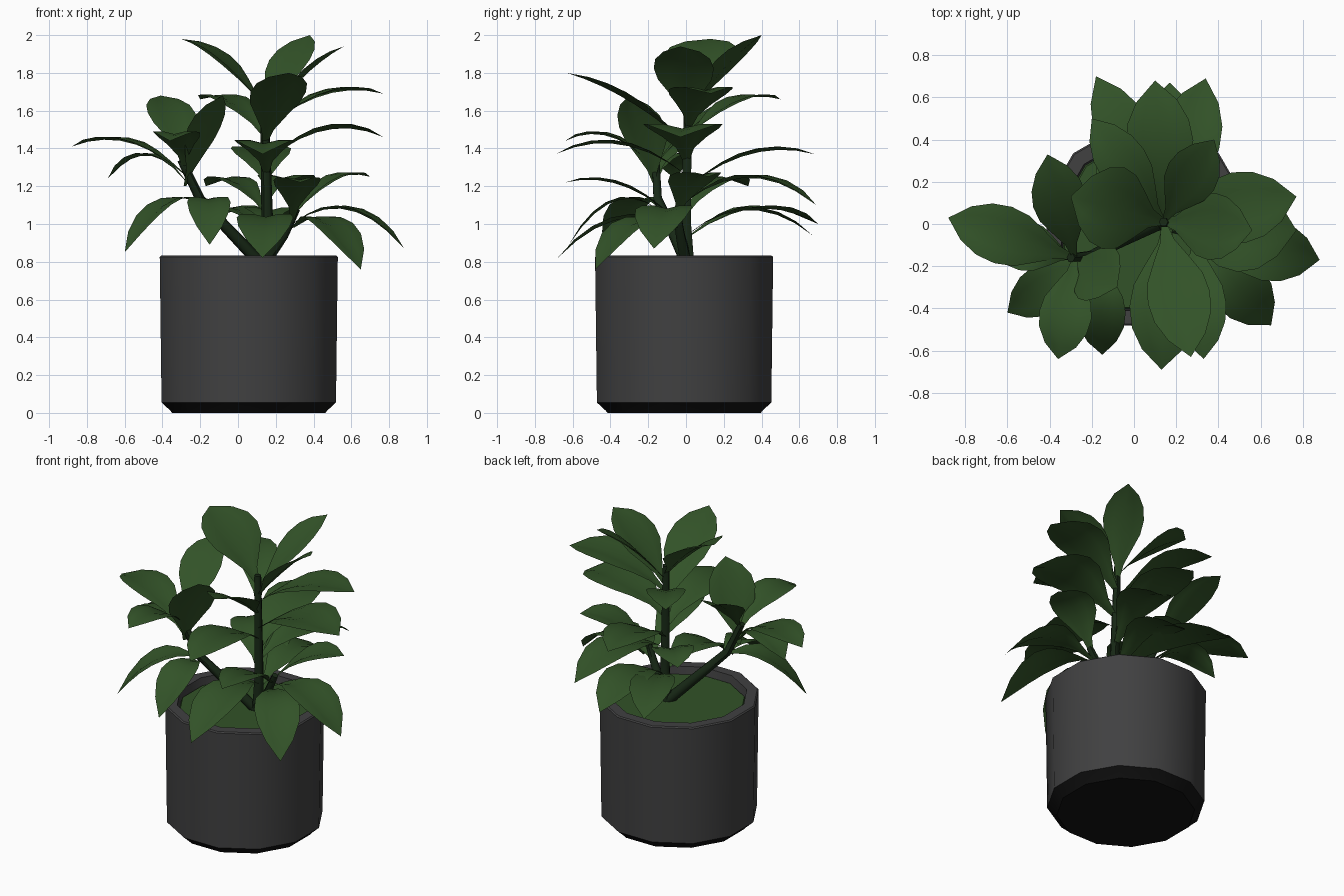
import bpy, bmesh, math
from mathutils import Vector

if "Cube" in bpy.data.objects:
    bpy.data.objects.remove(bpy.data.objects["Cube"])


def material(name, rgb):
    m = bpy.data.materials.new(name)
    m.diffuse_color = (*rgb, 1)
    m.use_nodes = True
    m.node_tree.nodes["Principled BSDF"].inputs["Base Color"].default_value = m.diffuse_color
    return m


LEAF = material("leaf_green", (0.032, 0.085, 0.021))
STEM = material("stem_dark_green", (0.009, 0.022, 0.008))
POT = material("pot_grey", (0.052, 0.052, 0.053))
BASE = material("base_black", (0.006, 0.006, 0.006))


def finish(bm, name, mats, angle=40):
    me = bpy.data.meshes.new(name)
    bm.to_mesh(me)
    bm.free()
    for m in mats:
        me.materials.append(m)
    ob = bpy.data.objects.new(name, me)
    bpy.context.collection.objects.link(ob)
    bpy.ops.object.select_all(action='DESELECT')
    ob.select_set(True)
    bpy.context.view_layer.objects.active = ob
    bpy.ops.object.shade_smooth_by_angle(angle=math.radians(angle))


def bridge(bm, a, b):
    for i in range(len(a)):
        j = (i + 1) % len(a)
        bm.faces.new((a[i], a[j], b[j], b[i]))


def lathe(name, profile, mats, sides=12, center=(0.057, -0.01), dark_below=0.0):
    """Spin (radius, z) points and cap both ends."""
    bm = bmesh.new()
    turns = [2 * math.pi * (i + .5) / sides for i in range(sides)]
    rings = [[bm.verts.new((center[0] + r * math.cos(t), center[1] + r * math.sin(t), z))
              for t in turns] for r, z in profile]
    for a, b in zip(rings, rings[1:]):
        bridge(bm, a, b)
    bm.faces.new(rings[0][::-1])
    bm.faces.new(rings[-1])
    for f in bm.faces:
        f.material_index = int(f.calc_center_median().z < dark_below)
    finish(bm, name, mats)


# Pot with chamfered black foot, and the green planting surface inside
lathe("pot", [(0.42, 0.0), (0.43, 0.012), (0.478, 0.055), (0.488, 0.825), (0.48, 0.832),
              (0.415, 0.832), (0.405, 0.76)], [POT, BASE], dark_below=0.05)
lathe("planting_surface", [(0.41, 0.765), (0.40, 0.785)], [LEAF])


def stem(name, pts, r0, r1, sides=6):
    """Tapered tube along a few points."""
    bm = bmesh.new()
    pts = [Vector(p) for p in pts]
    prev = None
    for k, p in enumerate(pts):
        d = (pts[min(k + 1, len(pts) - 1)] - pts[max(k - 1, 0)]).normalized()
        u = d.cross(Vector((0, 1, 0))).normalized()
        v = d.cross(u)
        r = r0 + (r1 - r0) * k / (len(pts) - 1)
        ring = [bm.verts.new(p + r * (u * math.cos(t) + v * math.sin(t)))
                for t in (2 * math.pi * i / sides for i in range(sides))]
        if prev:
            bridge(bm, prev, ring)
        prev = ring
    bm.faces.new(prev)
    bmesh.ops.recalc_face_normals(bm, faces=bm.faces)
    finish(bm, name, [STEM], 60)


# Three stems from one root
stem("main_stem", [(0.14, 0.01, 0.77), (0.155, 0, 1.0), (0.14, 0.01, 1.68)], 0.04, 0.022)
stem("left_stem", [(0.13, 0.01, 0.78), (-0.06, -0.08, 0.98), (-0.2, -0.15, 1.13), (-0.3, -0.16, 1.34)],
     0.034, 0.022)
stem("right_stem", [(0.14, 0, 0.8), (0.24, -0.03, 0.94), (0.31, -0.05, 1.08)], 0.034, 0.02)


def half_width(t):
    """Leaf outline: thin stalk, widest past the middle, pointed tip."""
    if t < .55:
        return .08 + .92 * math.sin(math.pi / 2 * t / .55) ** 2
    return max(0, 1 - ((t - .55) / .45) ** 2.4)


def add_leaf(bm, base, tip, width, steps=7):
    """Slightly folded blade; the lower the tip, the stronger the arch."""
    a, c = Vector(base), Vector(tip)
    arch = min(.14, max(.03, .13 - .22 * (c.z - a.z)))
    b = (a + c) / 2 + Vector((0, 0, 2 * arch))
    side = Vector((0, 0, 1)).cross(c - a).normalized()
    prev = None
    for k in range(steps + 1):
        t = k / steps
        p = a * (1 - t) ** 2 + b * 2 * t * (1 - t) + c * t * t
        up = ((b - a) * (1 - t) + (c - b) * t).normalized().cross(side)
        h = half_width(t) * width / 2
        if k < steps:
            row = [bm.verts.new(p + h * (side * s + up * .12 * min(1, abs(s) * 2)))
                   for s in (-1, -.5, 0, .5, 1)]
        else:
            row = [bm.verts.new(p)] * 5
        if prev:
            for i in range(4):
                bm.faces.new(list(dict.fromkeys((prev[i], row[i], row[i + 1], prev[i + 1]))))
        prev = row


def leaf_shoot(name, x, y, high, low, leaves):
    """Leaves (tip x, y, z, width) sprout evenly down the stem from high to low."""
    bm = bmesh.new()
    for i, (tx, ty, tz, width) in enumerate(leaves):
        z = high + (low - high) * i / (len(leaves) - 1)
        add_leaf(bm, (x, y, z), (tx, ty, tz), width)
    # upper side of every blade is the outside
    bmesh.ops.recalc_face_normals(bm, faces=bm.faces)
    bm.normal_update()
    bmesh.ops.reverse_faces(bm, faces=[f for f in bm.faces if f.normal.z < 0])
    finish(bm, name, [LEAF], 60)


leaf_shoot("top_leaves", .14, .01, 1.62, 1.42, [
    (-.30, .13, 1.98, .40), (.38, .40, 2.0, .25), (.56, -.03, 1.94, .32),
    (.77, .13, 1.69, .34), (-.20, .50, 1.66, .24), (.27, -.63, 1.80, .30)])
leaf_shoot("middle_leaves", .15, 0, 1.33, 1.05, [
    (.77, -.03, 1.46, .42), (.13, -.69, 1.37, .32), (.10, .68, 1.37, .32),
    (.34, .69, 1.10, .30), (-.17, .33, 1.20, .26)])
leaf_shoot("right_leaves", .29, -.05, 1.04, .98, [
    (.70, .12, 1.25, .28), (.33, -.64, 1.22, .25), (.88, -.17, .87, .30), (.65, -.48, .76, .28)])
leaf_shoot("low_leaves", .16, .01, .96, .93, [
    (.13, -.68, .82, .30), (.17, .67, .94, .30), (-.18, .70, 1.0, .27)])
leaf_shoot("left_leaves", -.28, -.16, 1.32, 1.20, [
    (-.41, .33, 1.68, .26), (-.36, -.64, 1.44, .25), (-.88, .03, 1.41, .28),
    (-.69, -.06, 1.24, .24), (-.08, -.30, 1.68, .30)])
leaf_shoot("low_left_leaves", -.16, -.14, 1.09, 1.07, [(-.60, -.42, .85, .24), (-.15, -.62, .89, .23)])
